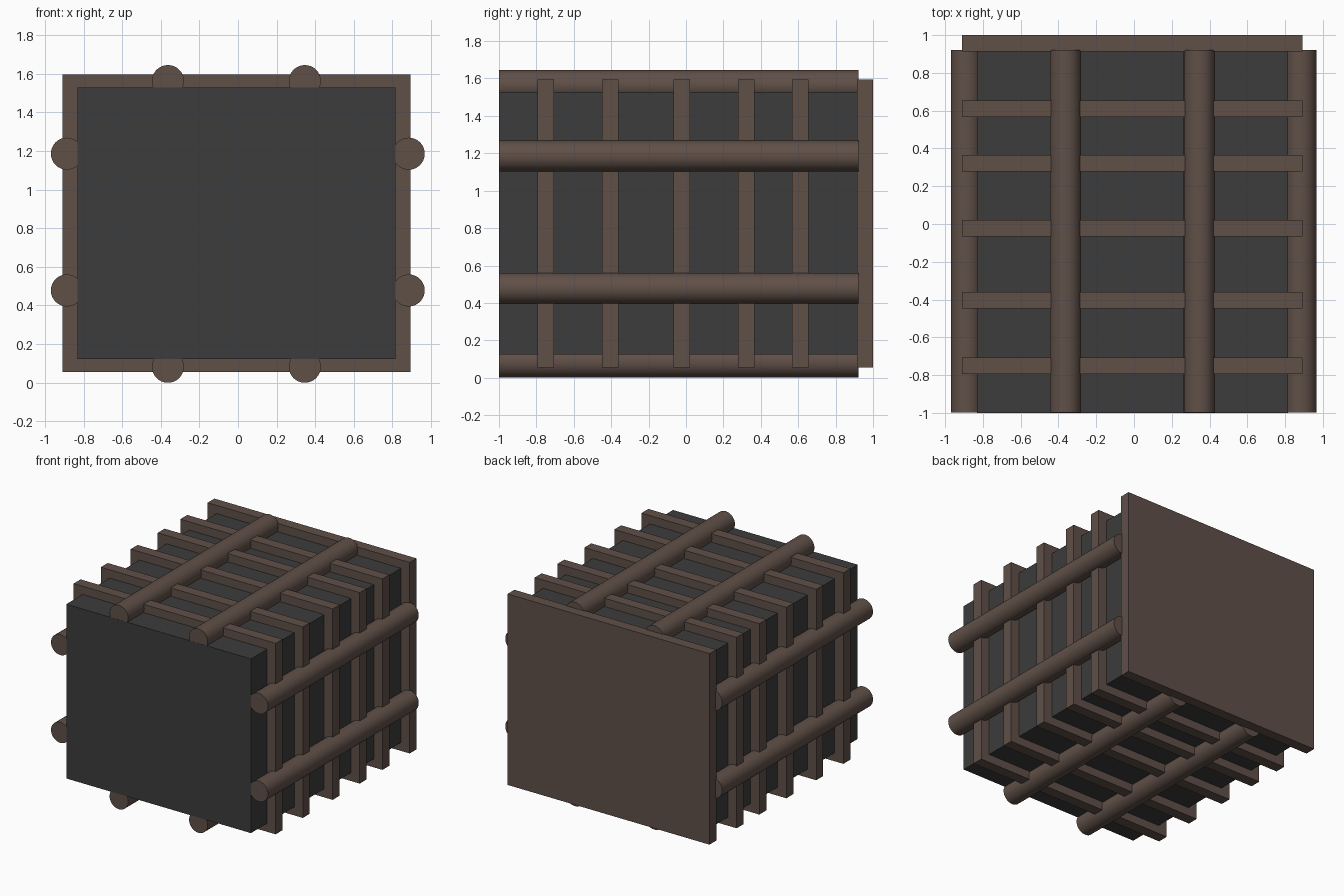
import bpy
import math

if "Cube" in bpy.data.objects:
    bpy.data.objects.remove(bpy.data.objects["Cube"])


def material(name, rgb):
    m = bpy.data.materials.new(name)
    m.diffuse_color = (*rgb, 1.0)
    m.use_nodes = True
    m.node_tree.nodes["Principled BSDF"].inputs["Base Color"].default_value = m.diffuse_color
    return m


BROWN = material("brown wood", (0.117, 0.08, 0.064))
GREY = material("dark grey", (0.045, 0.045, 0.045))
MID_Z = 0.825


def box(name, x, y, z, mat):
    """Box from (min, max) ranges."""
    r = (x, y, z)
    bpy.ops.mesh.primitive_cube_add(size=1, location=[(a + b) / 2 for a, b in r])
    ob = bpy.context.object
    ob.name = name
    ob.scale = [b - a for a, b in r]
    bpy.ops.object.transform_apply(location=False, rotation=False, scale=True)
    ob.data.materials.append(mat)
    return ob


def log(name, x, z, y0=-0.999, y1=0.922, radius=0.083):
    """Round beam running front to back."""
    bpy.ops.mesh.primitive_cylinder_add(
        vertices=32, radius=radius, depth=y1 - y0,
        location=(x, (y0 + y1) / 2, z), rotation=(math.pi / 2, 0, 0))
    ob = bpy.context.object
    ob.name = name
    ob.data.materials.append(BROWN)
    bpy.ops.object.shade_smooth_by_angle(angle=math.radians(40))


# Dark inner block
box("core", (-0.832, 0.816), (-1.0, 0.93), (0.123, 1.528), GREY)

# Square ribs wrapped round the block, and the solid back wall
FRAME_X, FRAME_Z = (-0.91, 0.892), (0.055, 1.595)
for i, y in enumerate((-0.75, -0.404, -0.023, 0.321, 0.61)):
    box(f"rib_{i + 1}", FRAME_X, (y - 0.044, y + 0.044), FRAME_Z, BROWN)
box("back_wall", FRAME_X, (0.913, 1.0), FRAME_Z, BROWN)

# Round beams: two on the top, bottom, left and right
for side, z in (("bottom", 0.083), ("top", 1.562)):
    for i, x in enumerate((-0.363, 0.346)):
        log(f"{side}_beam_{i + 1}", x, z)
for side, x in (("left", -0.886), ("right", 0.884)):
    for i, z in enumerate((0.478, 1.186)):
        log(f"{side}_beam_{i + 1}", x, z)
